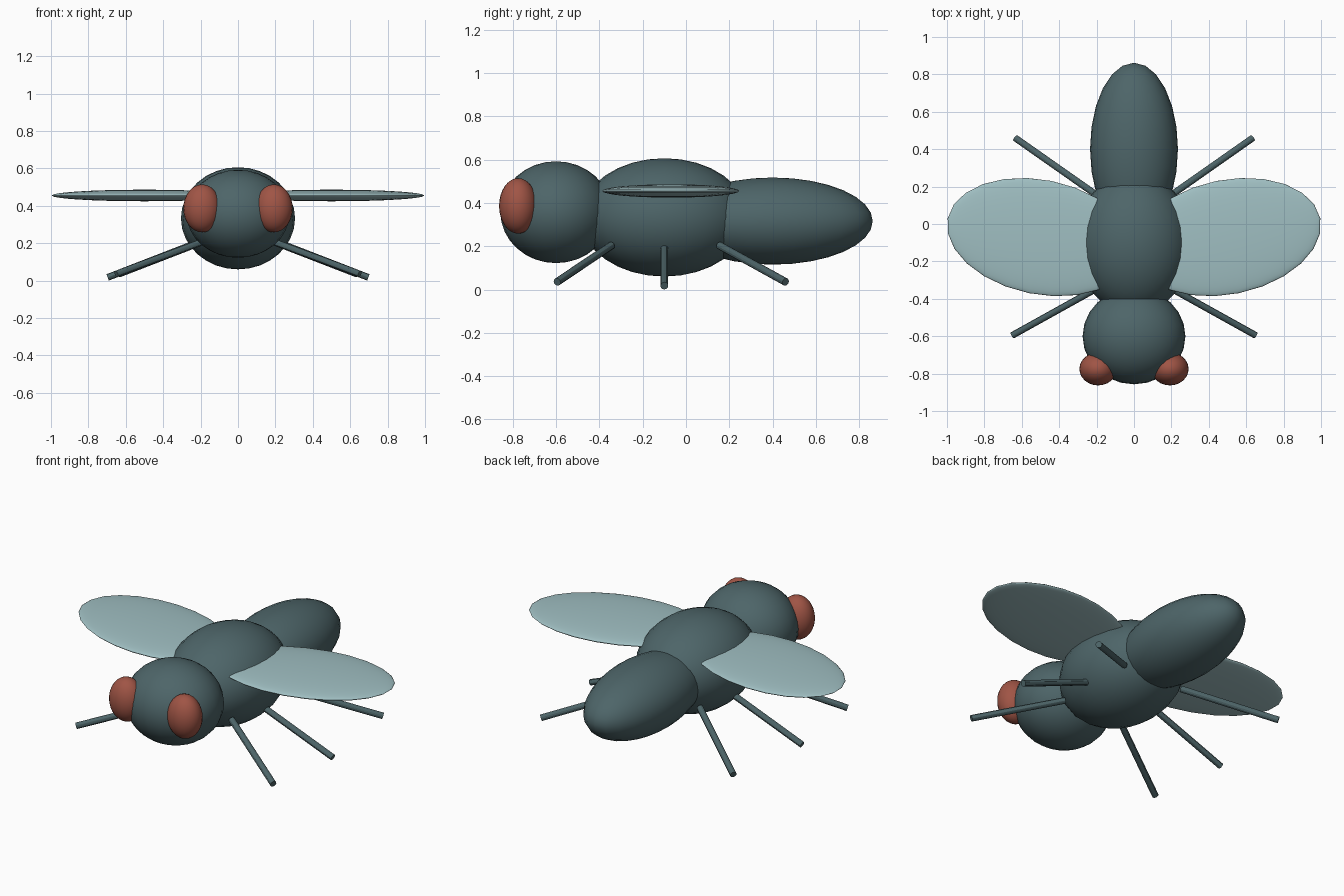
import bpy
from mathutils import Vector

if "Cube" in bpy.data.objects:
    bpy.data.objects.remove(bpy.data.objects["Cube"])


def material(name, rgb):
    m = bpy.data.materials.new(name)
    m.diffuse_color = (*rgb, 1)
    m.use_nodes = True
    m.node_tree.nodes["Principled BSDF"].inputs["Base Color"].default_value = m.diffuse_color
    return m


BODY = material("body_grey_green", (0.075, 0.13, 0.14))
EYE = material("eye_red", (0.35, 0.09, 0.06))
WING = material("wing_pale", (0.35, 0.52, 0.54))


def finish(name, mat):
    o = bpy.context.object
    o.name = name
    o.data.materials.append(mat)
    bpy.ops.object.shade_smooth_by_angle()
    return o


def ellipsoid(name, centre, radii, mat, turn=0):
    bpy.ops.mesh.primitive_uv_sphere_add(segments=24, ring_count=16, location=centre,
                                         rotation=(0, 0, turn))
    bpy.context.object.scale = radii
    return finish(name, mat)


def rod(name, start, end, radius, mat):
    a, b = Vector(start), Vector(end)
    bpy.ops.mesh.primitive_cylinder_add(vertices=12, radius=radius, depth=(b - a).length,
                                        location=(a + b) / 2)
    bpy.context.object.rotation_euler = (b - a).to_track_quat('Z', 'Y').to_euler()
    return finish(name, mat)


# Body segments
ellipsoid("head", (0, -0.6, 0.357), (0.275, 0.257, 0.235), BODY)
ellipsoid("thorax", (0, -0.1, 0.333), (0.305, 0.387, 0.273), BODY)
ellipsoid("abdomen", (0, 0.4, 0.316), (0.235, 0.462, 0.201), BODY)

# Leg hip and foot points on the right side
LEGS = {
    "front": ((0.2, -0.345, 0.203), (0.65, -0.595, 0.035)),
    "middle": ((0.23, -0.1, 0.198), (0.697, -0.1, 0.017)),
    "rear": ((0.2, 0.155, 0.203), (0.635, 0.46, 0.035)),
}

# Paired parts
for side, s in (("right", 1), ("left", -1)):
    ellipsoid(f"{side}_eye", (s * 0.192, -0.775, 0.386), (0.1, 0.088, 0.128), EYE)
    ellipsoid(f"{side}_wing", (s * 0.5, -0.07, 0.455), (0.506, 0.306, 0.031), WING, s * 0.2)
    for name, (hip, foot) in LEGS.items():
        rod(f"{side}_{name}_leg", (s * hip[0], *hip[1:]), (s * foot[0], *foot[1:]), 0.018, BODY)
